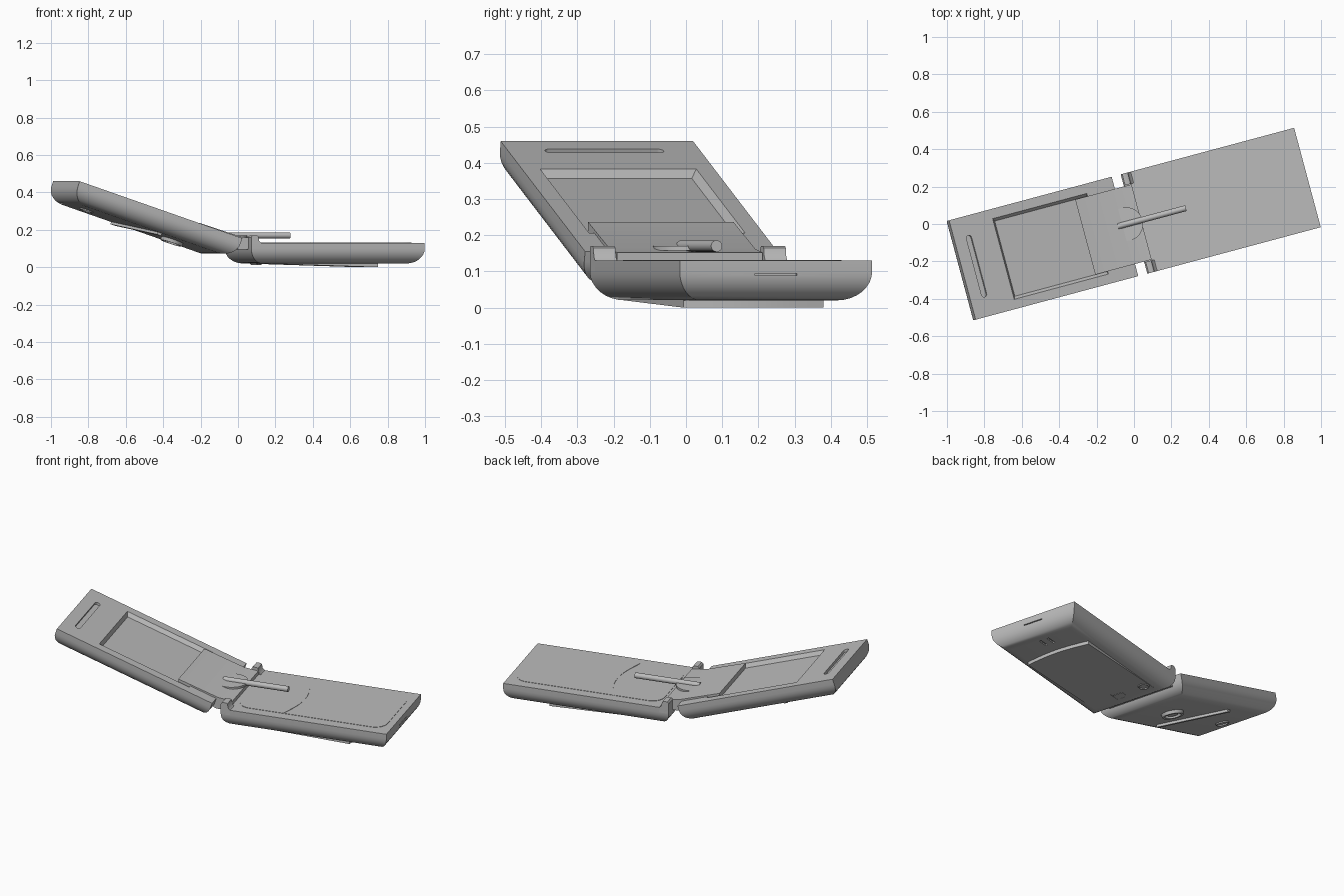
import bpy, bmesh
from math import sin, cos, pi, radians
from mathutils import Matrix, Vector

if "Cube" in bpy.data.objects:
    bpy.data.objects.remove(bpy.data.objects["Cube"])

grey = bpy.data.materials.new("plain_grey")
grey.use_nodes = True
colour = (0.5, 0.5, 0.5, 1)
grey.diffuse_color = colour
grey.node_tree.nodes["Principled BSDF"].inputs["Base Color"].default_value = colour

# Frames of the two halves: the lower half lies flat, the lid is tilted up
BASE = Matrix.Rotation(radians(15), 4, 'Z')
LID = BASE @ Matrix.Translation((-0.05, 0, 0.155)) @ Matrix.Rotation(radians(18.7), 4, 'Y')
T = 0.11      # thickness of each half
R = 0.08      # radius of the rounded lower edges
W = 0.275     # half width


def loft(name, rings, frame):
    """Skin a stack of matching rings and close both ends."""
    bm = bmesh.new()
    rows = [[bm.verts.new(p) for p in ring] for ring in rings]
    n = len(rows[0])
    for a, b in zip(rows, rows[1:]):
        for i in range(n):
            j = (i + 1) % n
            bm.faces.new((a[i], a[j], b[j], b[i]))
    bm.faces.new(rows[0])
    bm.faces.new(rows[-1])
    bmesh.ops.recalc_face_normals(bm, faces=bm.faces)
    mesh = bpy.data.meshes.new(name)
    bm.to_mesh(mesh)
    bm.free()
    mesh.materials.append(grey)
    ob = bpy.data.objects.new(name, mesh)
    bpy.context.collection.objects.link(ob)
    ob.matrix_world = frame
    return ob


def prism(name, outline, z0, z1, frame):
    return loft(name, [[(x, y, z) for x, y in outline] for z in (z0, z1)], frame)


def side_prism(name, profile, y0, y1, frame):
    return loft(name, [[(x, y, z) for x, z in profile] for y in (y0, y1)], frame)


def rect(x0, x1, y0, y1):
    return [(x0, y0), (x1, y0), (x1, y1), (x0, y1)]


def rounded(x0, x1, y0, y1, r, steps=8):
    pts = []
    for k, (cx, cy) in enumerate(rect(x0 + r, x1 - r, y0 + r, y1 - r)):
        for i in range(steps + 1):
            a = pi + k * pi / 2 + i * pi / 2 / steps
            pts.append((cx + r * cos(a), cy + r * sin(a)))
    return pts


def circle(cx, cy, r, n=32):
    return [(cx + r * cos(2 * pi * i / n), cy + r * sin(2 * pi * i / n)) for i in range(n)]


def shell(name, x0, x1, top, frame):
    """Slab with square plan corners and rounded lower edges."""
    rings = [[(x, y, top) for x, y in rect(x0, x1, -W, W)]]
    for i in range(9):
        a = i * pi / 16
        d = R * (1 - cos(a))
        z = top - T + R - R * sin(a)
        rings.append([(x, y, z) for x, y in rect(x0 + d, x1 - d, d - W, W - d)])
    return loft(name, rings, frame)


def cut(target, cutter):
    bpy.context.view_layer.update()
    mod = target.modifiers.new("recess", 'BOOLEAN')
    mod.operation = 'DIFFERENCE'
    mod.solver = 'EXACT'
    mod.object = cutter
    bpy.context.view_layer.objects.active = target
    bpy.ops.object.modifier_apply(modifier=mod.name)
    bpy.data.objects.remove(cutter)


def ring(name, cx, cy, r_out, r_in, z_low, z_high, frame):
    """Raised ring: rises along the outside and sinks back inside."""
    rings = [[(x, y, z) for x, y in circle(cx, cy, r)]
             for r, z in ((r_out, z_high), (r_out - 0.006, z_low), (r_in, z_low), (r_in - 0.004, z_high))]
    return loft(name, rings, frame)


# Lower half with a thumb notch between its hinge knuckles
base = shell("base_shell", 0.0, 0.96, 0.13, BASE)
cut(base, prism("notch_cutter", rect(-0.05, 0.042, -0.212, 0.212), 0.1, 0.3, BASE))
for side, name in ((1, "left_knuckle"), (-1, "right_knuckle")):
    profile = [(0.0, 0.1), (0.0, 0.16), (0.008, 0.17), (0.03, 0.17), (0.038, 0.165),
               (0.044, 0.14), (0.055, 0.13), (0.055, 0.1)]
    side_prism(name, profile, side * 0.212, side * W, BASE)

# Keypad panels, split by a curved seam
steps = 12
seam = [(0.34 + 0.05 * cos(pi / 2 * t), 0.215 * t) for t in [2 * i / steps - 1 for i in range(steps + 1)]]
corners = rounded(0.07, 0.92, -0.215, 0.215, 0.07)
near = [p for p in corners if p[0] < 0.3]
far = [p for p in corners if p[0] > 0.5]
prism("menu_key_panel", near[9:] + near[:9] + seam, 0.125, 0.132, BASE)
prism("number_key_panel", [(x + 0.006, y) for x, y in reversed(seam)] + far, 0.125, 0.132, BASE)

# Battery cover: a shallow wedge with a bowed end
bow = [(0.72 + 0.02 * cos(pi / 2 * t), 0.2 * t) for t in [2 * i / steps - 1 for i in range(steps + 1)]]
plan = bow + [(0.09, 0.2), (0.09, -0.2)]
cover = loft("battery_cover", [[(x, y, 0.04) for x, y in plan],
                               [(x, y, 0.02 * (0.72 - min(x, 0.72)) / 0.63) for x, y in plan]], BASE)
cut(cover, prism("latch_cutter", rect(0.105, 0.175, -0.035, 0.035), -0.02, 0.026, BASE))
prism("latch_tab", rect(0.125, 0.155, -0.03, 0.03), 0.018, 0.03, BASE)
ring("cover_screw_ring", 0.144, 0.165, 0.034, 0.026, 0.013, 0.022, BASE)
for y in (-0.02, 0.03):
    cut(base, prism("groove_cutter", rect(0.81, 0.87, y, y + 0.012), 0.0, 0.028, BASE))
cut(base, prism("port_cutter", rect(0.95, 1.0, -0.06, 0.06), 0.089, 0.094, BASE))

# Lid with a sunken display and an earpiece slot
lid = shell("lid_shell", -0.95, 0.0, 0.0, LID)
cut(lid, loft("display_cutter", [[(x, y, z) for x, y in rect(-0.71 + d, -0.16, d - 0.223, 0.223 - d)]
                                 for z, d in ((0.01, -0.007), (-0.022, 0.015))], LID))
cut(lid, prism("earpiece_cutter", rounded(-0.882, -0.852, -0.17, 0.17, 0.0149), -0.014, 0.05, LID))

# Hinge tongue running from the display down to the lower half
tongue = [(-0.27, 0.237), (-0.04, 0.163), (0.042, 0.152), (0.042, 0.115),
          (0.02, 0.095), (-0.05, 0.095), (-0.27, 0.19)]
side_prism("hinge_tongue", tongue, -0.208, 0.208, BASE)
prism("hinge_disc", circle(-0.04, 0.01, 0.09), 0.158, 0.17, BASE)
loft("hinge_rod", [[(u, 0.01 + y, 0.17 + z) for y, z in circle(0, 0, 0.016, 20)]
                   for u in (-0.086, 0.29)], BASE)

# Outer face of the lid: camera ring, slanted trim bar and small badge ring
ring("camera_ring", -0.295, 0.0, 0.065, 0.045, -T - 0.018, -T + 0.01, LID)
prism("camera_lens", circle(-0.295, 0.0, 0.028), -T - 0.012, -T + 0.01, LID)
prism("trim_bar", [(-0.405, -0.18), (-0.575, 0.18), (-0.6, 0.18), (-0.43, -0.18)],
      -T - 0.014, -T + 0.01, LID)
ring("badge_ring", -0.795, 0.0, 0.042, 0.03, -T - 0.007, -T + 0.01, LID)

# Smooth the rounded edges and keep the hard ones
bpy.ops.object.select_all(action='DESELECT')
for ob in bpy.context.collection.objects:
    if ob.type == 'MESH':
        ob.select_set(True)
        bpy.context.view_layer.objects.active = ob
bpy.ops.object.shade_smooth_by_angle(angle=radians(35))
